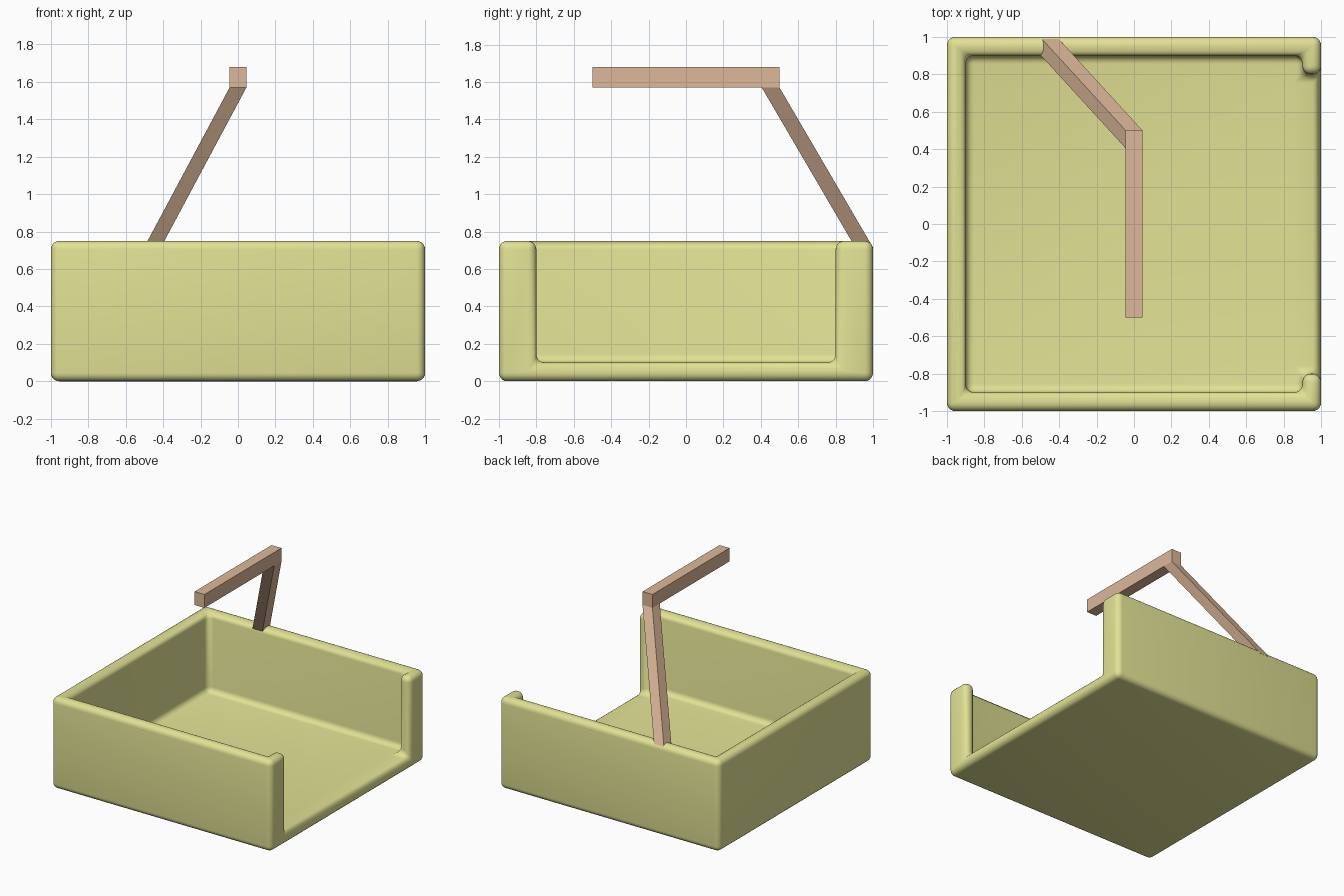
import bpy, bmesh

if "Cube" in bpy.data.objects:
    bpy.data.objects.remove(bpy.data.objects["Cube"])


def make_object(name, bm, color):
    bmesh.ops.recalc_face_normals(bm, faces=bm.faces)
    mesh = bpy.data.meshes.new(name)
    bm.to_mesh(mesh)
    bm.free()
    obj = bpy.data.objects.new(name, mesh)
    bpy.context.collection.objects.link(obj)
    mat = bpy.data.materials.new(name + "_color")
    mat.diffuse_color = (*color, 1)
    mat.use_nodes = True
    mat.node_tree.nodes["Principled BSDF"].inputs["Base Color"].default_value = mat.diffuse_color
    mesh.materials.append(mat)
    return obj


# Tray: C-shaped wall outline, open on the right side (outer points, then inner)
outline = [(1, .8), (1, 1), (-1, 1), (-1, -1), (1, -1), (1, -.8),
           (.9, -.8), (.9, -.9), (-.9, -.9), (-.9, .9), (.9, .9), (.9, .8)]
bm = bmesh.new()
top = [bm.verts.new((x, y, .75)) for x, y in outline]
base = {i: bm.verts.new((*outline[i], 0)) for i in range(1, 5)}
floor = {i: bm.verts.new((*outline[i], .1)) for i in (5, 6, 7, 8, 9, 10, 11, 0)}
bm.faces.new(top)
bm.faces.new(list(base.values()))
bm.faces.new(list(floor.values()))
for i in (1, 2, 3):                      # outer walls
    bm.faces.new((base[i], base[i + 1], top[i + 1], top[i]))
for i in range(5, 12):                   # inner walls
    j = (i + 1) % 12
    bm.faces.new((floor[i], floor[j], top[j], top[i]))
bm.faces.new((base[4], base[1], top[1], top[0], floor[0], floor[5], top[5], top[4]))
tray = make_object("tray", bm, (.76, .76, .30))
bevel = tray.modifiers.new("rounded_edges", 'BEVEL')
bevel.width = .045
bevel.segments = 5
bevel.limit_method = 'ANGLE'
tray.data.shade_smooth()

# Overhead arm: horizontal beam with a slanted post extruded down to the back wall
W = .045
bm = bmesh.new()


def ring(y0, y1, z, dx=0):
    return [bm.verts.new((x + dx, y, z))
            for x, y in ((-W, y0), (W, y0), (W, y1), (-W, y1))]


def bridge(a, b):
    for i in range(4):
        j = (i + 1) % 4
        bm.faces.new((a[i], a[j], b[j], b[i]))


upper = ring(-.5, .5, 1.68)
lower = ring(-.5, .5, 1.57)
inner = [bm.verts.new((x, .405, 1.57)) for x in (-W, W)]
foot = ring(.905, 1.0, .715, -.457)
bm.faces.new(upper)
bridge(lower, upper)
bm.faces.new((lower[0], lower[1], inner[1], inner[0]))
bridge(foot, [inner[0], inner[1], lower[2], lower[3]])
bm.faces.new(foot)
make_object("overhead_arm", bm, (.72, .48, .32))
